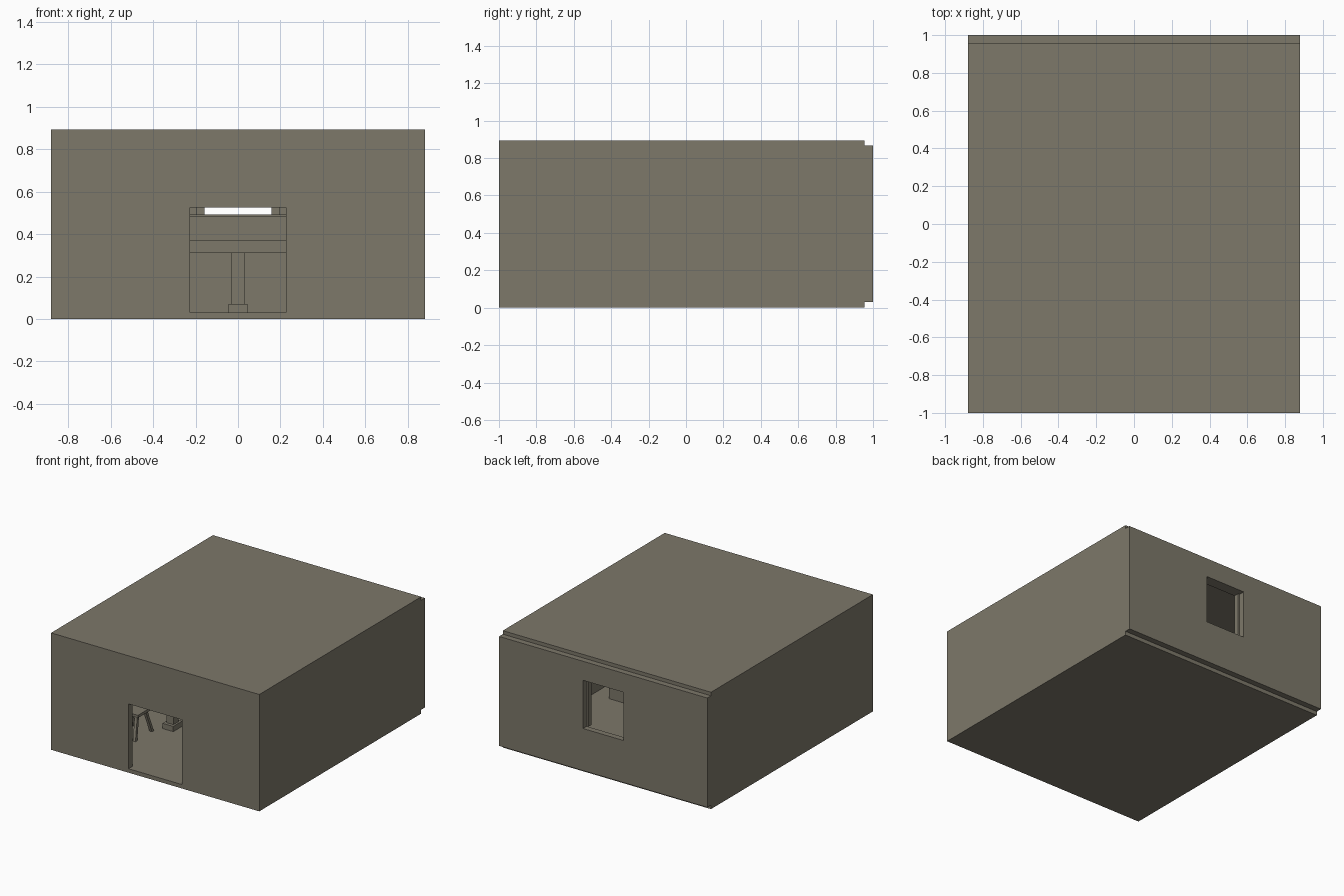
import bpy, bmesh
from mathutils import Vector, Matrix

if "Cube" in bpy.data.objects:
    bpy.data.objects.remove(bpy.data.objects["Cube"])

mat = bpy.data.materials.new("warm_grey")
mat.diffuse_color = (0.205, 0.188, 0.144, 1)
mat.use_nodes = True
mat.node_tree.nodes["Principled BSDF"].inputs["Base Color"].default_value = mat.diffuse_color


def box(name, x0, x1, y0, y1, z0, z1):
    """Axis-aligned box given by its limits."""
    bm = bmesh.new()
    bmesh.ops.create_cube(bm, size=1)
    for v in bm.verts:
        v.co = Vector(((x0 + x1) / 2 + v.co.x * (x1 - x0),
                       (y0 + y1) / 2 + v.co.y * (y1 - y0),
                       (z0 + z1) / 2 + v.co.z * (z1 - z0)))
    return finish(name, bm)


def finish(name, bm):
    me = bpy.data.meshes.new(name)
    bm.to_mesh(me)
    bm.free()
    me.materials.append(mat)
    ob = bpy.data.objects.new(name, me)
    bpy.context.collection.objects.link(ob)
    return ob


def strut(name, a, b, w):
    """Square bar whose ends stay horizontal, from a up to b."""
    bm = bmesh.new()
    bmesh.ops.create_cube(bm, size=1)
    for v in bm.verts:
        end = Vector(b if v.co.z > 0 else a)
        v.co = end + Vector((v.co.x * w, v.co.y * w, 0))
    return finish(name, bm)


def cut(ob, *limits):
    """Cut a box-shaped hole, then discard the cutter."""
    cutter = box("cutter", *limits)
    cutter.hide_render = True
    mod = ob.modifiers.new("cut", 'BOOLEAN')
    mod.operation = 'DIFFERENCE'
    mod.solver = 'EXACT'
    mod.object = cutter
    bpy.context.view_layer.objects.active = ob
    bpy.ops.object.modifier_apply(modifier=mod.name)
    bpy.data.objects.remove(cutter)


# Room shell: floor, ceiling, side walls and front wall with doorway
shell = box("room_shell", -0.88, 0.88, -1, 0.955, 0, 0.893)
cut(shell, -0.835, 0.835, -0.955, 1.1, 0.03, 0.865)
cut(shell, -0.225, 0.225, -1.1, -0.9, 0.03, 0.525)

# Back wall, set slightly lower than the roof, with a window
back = box("back_wall", -0.88, 0.88, 0.955, 1, 0.03, 0.866)
cut(back, -0.17, 0.17, 0.9, 1.1, 0.352, 0.72)

# Window casing inside the room
for s, side in ((-1, "left"), (1, "right")):
    x0, x1 = sorted((s * 0.157, s * 0.195))
    box("window_casing_" + side, x0, x1, 0.915, 0.955, 0.352, 0.76)
box("window_casing_top", -0.157, 0.157, 0.915, 0.955, 0.72, 0.76)

# Service counter: panel, worktop and raised ledge
box("counter_panel", -0.7, 0.7, -0.11, -0.07, 0.03, 0.48)
box("counter_worktop", -0.7, 0.7, -0.36, -0.11, 0.31, 0.37)
box("counter_ledge", -0.72, 0.72, -0.15, -0.05, 0.48, 0.493)

# Counter legs on blocks
for i, x in enumerate((-0.365, 0, 0.365)):
    box(f"counter_leg_{i}", x - 0.03, x + 0.03, -0.3, -0.24, 0.07, 0.31)
    box(f"leg_block_{i}", x - 0.045, x + 0.045, -0.325, -0.215, 0.03, 0.07)
box("leg_bolt", -0.008, 0.008, -0.306, -0.3, 0.22, 0.25)

# Chair with splayed legs to the left of the doorway
cx, cy = -0.53, -0.5
box("chair_seat", cx - 0.09, cx + 0.09, cy - 0.08, cy + 0.08, 0.2, 0.22)
for i, (sx, sy) in enumerate(((-1, -1), (1, -1), (-1, 1), (1, 1))):
    strut(f"chair_leg_{i}", (cx + sx * 0.08, cy + sy * 0.1, 0.03),
          (cx + sx * 0.06, cy + sy * 0.05, 0.2), 0.022)
